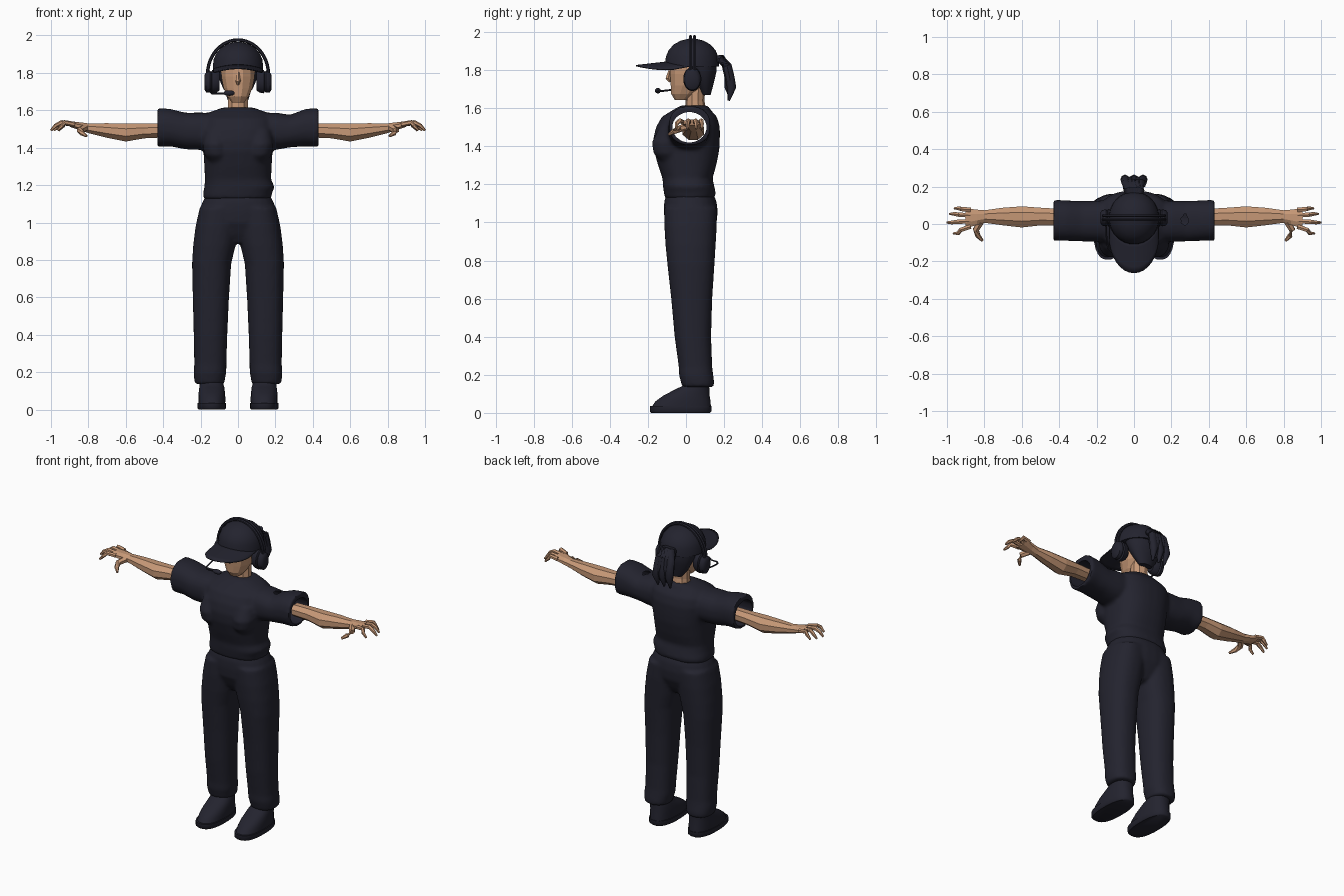
import bpy, bmesh, math
from mathutils import Vector

cube = bpy.data.objects.get("Cube")
if cube:
    bpy.data.objects.remove(cube, do_unlink=True)


def material(name, rgb):
    m = bpy.data.materials.new(name)
    m.use_nodes = True
    m.diffuse_color = (*rgb, 1)
    m.node_tree.nodes["Principled BSDF"].inputs["Base Color"].default_value = (*rgb, 1)
    return m


CLOTH = material("dark navy", (0.017, 0.017, 0.028))
SKIN = material("skin", (0.56, 0.31, 0.18))


def skin_rings(bm, rings):
    """Bridge equal rings of points and cap both ends."""
    rows = [[bm.verts.new(p) for p in ring] for ring in rings]
    n = len(rows[0])
    for a, b in zip(rows, rows[1:]):
        for i in range(n):
            j = (i + 1) % n
            bm.faces.new((a[i], a[j], b[j], b[i]))
    bm.faces.new(rows[0])
    bm.faces.new(rows[-1])


def loft(bm, axis, rings, sides=24, power=1.0, mirror=1):
    """Rings are (position on axis, centre u, centre v, radius u, radius v)."""
    out = []
    for t, cu, cv, ru, rv in rings:
        ring = []
        for i in range(sides):
            a = math.tau * (i + 0.5) / sides
            c, s = math.cos(a), math.sin(a)
            u = cu + ru * math.copysign(abs(c) ** power, c)
            v = cv + rv * math.copysign(abs(s) ** power, s)
            x, y, z = (u, v, t) if axis == "z" else (t, u, v)
            ring.append((x * mirror, y, z))
        out.append(ring)
    skin_rings(bm, out)


def tube(bm, points, radii, sides=6, mirror=1):
    pts = [Vector((p[0] * mirror, p[1], p[2])) for p in points]
    out = []
    for i, p in enumerate(pts):
        d = (pts[min(i + 1, len(pts) - 1)] - pts[max(i - 1, 0)]).normalized()
        ref = Vector((0, 1, 0)) if abs(d.y) < 0.8 else Vector((1, 0, 0))
        u = d.cross(ref).normalized()
        v = d.cross(u)
        out.append([p + radii[i] * (u * math.cos(math.tau * k / sides) + v * math.sin(math.tau * k / sides))
                    for k in range(sides)])
    skin_rings(bm, out)


def finish(name, bm, mat, smooth=True):
    bmesh.ops.recalc_face_normals(bm, faces=bm.faces)
    me = bpy.data.meshes.new(name)
    bm.to_mesh(me)
    bm.free()
    me.materials.append(mat)
    ob = bpy.data.objects.new(name, me)
    bpy.context.collection.objects.link(ob)
    if smooth:
        me.shade_smooth()
        me.set_sharp_from_angle(angle=math.radians(45))
    return ob


def fuse(ob, cutter=None):
    """Melt overlapping volumes into one soft garment, then hollow it."""
    r = ob.modifiers.new("fuse", "REMESH")
    r.mode, r.voxel_size = "VOXEL", 0.011
    s = ob.modifiers.new("soften", "SMOOTH")
    s.iterations = 5
    if cutter:
        b = ob.modifiers.new("hollow", "BOOLEAN")
        b.operation, b.object = "DIFFERENCE", cutter
    ev = ob.evaluated_get(bpy.context.evaluated_depsgraph_get())
    me = bpy.data.meshes.new_from_object(ev)
    ob.modifiers.clear()
    ob.data = me
    me.materials.clear()
    me.materials.append(CLOTH)
    me.shade_smooth()
    me.set_sharp_from_angle(angle=math.radians(50))
    if cutter:
        bpy.data.objects.remove(cutter, do_unlink=True)


# Trousers: two legs and a pelvis
bm = bmesh.new()
for side in (1, -1):
    loft(bm, "z", [(0.135, .152, .063, .078, .083), (0.165, .152, .06, .083, .088),
                   (0.2, .15, .053, .088, .09), (0.24, .148, .05, .086, .088),
                   (0.4, .147, .036, .09, .096), (0.6, .145, .03, .097, .108),
                   (0.78, .141, .026, .105, .124), (0.88, .126, .024, .114, .132),
                   (0.98, .112, .024, .115, .138), (1.08, .1, .024, .105, .138)], power=0.85, mirror=side)
loft(bm, "z", [(0.89, 0, .025, .03, .08), (0.94, 0, .025, .12, .11), (1.0, 0, .025, .212, .137),
               (1.06, 0, .025, .208, .142), (1.11, 0, .023, .19, .138), (1.16, 0, .02, .165, .12)], power=0.85)
fuse(finish("trousers", bm, CLOTH))

# Shirt: torso and sleeves fused, with an opening from cuff to cuff
bm = bmesh.new()
loft(bm, "z", [(1.125, -.005, .02, .182, .13), (1.155, -.003, .02, .184, .136), (1.19, .008, .014, .188, .135),
               (1.23, 0, .008, .177, .131), (1.3, 0, .006, .18, .153), (1.38, 0, .003, .185, .172),
               (1.44, 0, .003, .195, .175), (1.5, 0, .01, .2, .168), (1.555, 0, .018, .19, .145),
               (1.59, 0, .03, .15, .1), (1.615, 0, .045, .08, .07)], sides=32, power=0.8)
for side, dip in ((1, .022), (-1, 0)):
    loft(bm, "x", [(.1, .015, 1.49, .11, .095), (.2, .015, 1.488, .11, .1), (.28, .015, 1.489, .108, .098 - dip / 2),
                   (.36, .018, 1.507, .108, .1), (.43, .02, 1.509, .11, .104)], power=0.85, mirror=side)
for side in (1, -1):
    loft(bm, "z", [(1.31, .1, -.08, .04, .04), (1.36, .115, -.095, .065, .075),
                   (1.42, .12, -.1, .07, .08), (1.5, .115, -.08, .06, .06)], mirror=side)
shirt = finish("shirt", bm, CLOTH)
bm = bmesh.new()
loft(bm, "x", [(-.6, .018, 1.5, .09, .08), (.6, .018, 1.5, .09, .08)])
tunnel = finish("sleeve_cutter", bm, CLOTH)
tunnel.hide_render = True
fuse(shirt, tunnel)

# Shoes with a projecting sole
for side, label in ((1, "left"), (-1, "right")):
    bm = bmesh.new()
    loft(bm, "z", [(0, .14, -.028, .07, .155), (.008, .14, -.028, .077, .163), (.035, .14, -.028, .077, .163)],
         power=0.8, mirror=side)
    finish(label + "_sole", bm, CLOTH)
    bm = bmesh.new()
    loft(bm, "z", [(.03, .14, -.025, .072, .157), (.06, .14, -.016, .073, .146), (.09, .14, .002, .071, .123),
                   (.12, .14, .03, .067, .094), (.14, .142, .05, .063, .072), (.17, .145, .06, .058, .06)],
         power=0.85, mirror=side)
    finish(label + "_shoe", bm, CLOTH)

# Faceted arms and hands
for side, label in ((1, "left"), (-1, "right")):
    bm = bmesh.new()
    loft(bm, "x", [(.39, .037, 1.492, .047, .04), (.5, .04, 1.49, .051, .043), (.6, .038, 1.481, .061, .052),
                   (.7, .04, 1.492, .051, .042), (.8, .04, 1.504, .036, .028), (.84, .036, 1.513, .044, .024),
                   (.9, .03, 1.526, .058, .015)], sides=8, mirror=side)
    finish(label + "_arm", bm, SKIN, False)
    bm = bmesh.new()
    for root, tip, reach in ((.076, .084, .96), (.046, .054, .985), (.015, .008, 1.0), (-.014, -.05, .965)):
        mid = (root + tip) / 2
        tube(bm, [(.875, root, 1.525), ((.89 + reach) / 2, mid, 1.534), (reach - .025, tip, 1.518),
                  (reach, tip, 1.492)], [.014, .013, .011, .006], mirror=side)
    tube(bm, [(.82, .012, 1.506), (.845, -.03, 1.493), (.835, -.062, 1.478), (.81, -.09, 1.462)],
         [.02, .018, .014, .007], mirror=side)
    finish(label + "_fingers", bm, SKIN, False)

# Faceted head, neck and nose
bm = bmesh.new()
loft(bm, "z", [(1.592, 0, .05, .058, .055), (1.64, 0, .047, .055, .05), (1.72, 0, .05, .055, .052)], sides=10)
finish("neck", bm, SKIN, False)
bm = bmesh.new()
loft(bm, "z", [(1.642, 0, -.025, .034, .034), (1.675, 0, -.01, .06, .07), (1.72, 0, .01, .08, .093),
               (1.78, 0, .02, .092, .107), (1.86, 0, .025, .095, .11)], sides=12, power=0.9)
finish("head", bm, SKIN, False)
bm = bmesh.new()
tube(bm, [(0, -.083, 1.805), (0, -.09, 1.775), (0, -.093, 1.757), (0, -.083, 1.738)],
     [.006, .011, .015, .007], sides=5)
finish("nose", bm, SKIN, False)

# Hair at the back of the head and a ragged ponytail
bm = bmesh.new()
loft(bm, "z", [(1.67, 0, .105, .045, .025), (1.715, 0, .1, .08, .042), (1.76, 0, .092, .1, .062),
               (1.8, 0, .083, .114, .08), (1.85, 0, .075, .118, .085)], sides=16)
finish("hair", bm, CLOTH)
bm = bmesh.new()
for i in range(5):
    x = (i - 2) * .02
    drop = .03 * (i % 2)
    tube(bm, [(x * .3, .14, 1.855), (x * .8, .185, 1.858), (x, .215, 1.82), (x * 1.1, .228, 1.765),
              (x * 1.2, .24 - drop / 2, 1.71), (x * 1.1, .225, 1.64 + drop)],
         [.02, .025, .026, .026, .024, .006], sides=8)
finish("ponytail", bm, CLOTH)

# Cap crown and curved peak
bm = bmesh.new()
loft(bm, "z", [(1.82, 0, .032, .136, .143), (1.87, 0, .032, .132, .139), (1.905, 0, .032, .117, .124),
               (1.935, 0, .032, .091, .097), (1.955, 0, .032, .057, .06), (1.966, 0, .032, .015, .015)])
finish("cap_crown", bm, CLOTH)
bm = bmesh.new()
grid = []
for i in range(17):
    u = -math.cos(math.pi * i / 16)
    arc = math.sqrt(max(0, 1 - u * u))
    back, front = .03 - .12 * arc, -.07 - .193 * arc
    grid.append([bm.verts.new((.133 * u, back + (front - back) * v / 5,
                               1.847 - .024 * u * u - .02 * v / 5)) for v in range(6)])
for a, b in zip(grid, grid[1:]):
    for k in range(5):
        bm.faces.new((a[k], a[k + 1], b[k + 1], b[k]))
peak = finish("cap_peak", bm, CLOTH)
peak.modifiers.new("thickness", "SOLIDIFY").thickness = .007

# Headset: twin band, ear cups, microphone boom
bm = bmesh.new()
for y in (.024, .044):
    arc = [math.pi * i / 24 for i in range(25)]
    tube(bm, [(.163 * math.cos(a), y, 1.79 + .186 * math.sin(a)) for a in arc], [.009] * 25)
finish("headband", bm, CLOTH)
for side, label in ((1, "left"), (-1, "right")):
    bm = bmesh.new()
    loft(bm, "x", [(.1, .033, 1.755, .038, .05), (.115, .033, 1.755, .047, .061), (.138, .033, 1.753, .048, .063),
                   (.143, .033, 1.753, .04, .054), (.15, .033, 1.753, .046, .06), (.17, .033, 1.75, .042, .055),
                   (.18, .033, 1.75, .028, .038)], sides=20, mirror=side)
    finish(label + "_ear_cup", bm, CLOTH)
bm = bmesh.new()
tube(bm, [(-.15, .01, 1.715), (-.148, -.06, 1.698), (-.14, -.13, 1.69), (-.12, -.148, 1.689), (-.05, -.15, 1.69)],
     [.005] * 5)
loft(bm, "x", [(-.076, -.148, 1.692, .006, .006), (-.065, -.148, 1.692, .013, .013), (-.045, -.148, 1.692, .016, .015),
               (-.028, -.148, 1.692, .013, .012), (-.018, -.148, 1.692, .005, .005)], sides=10)
finish("microphone", bm, CLOTH)
